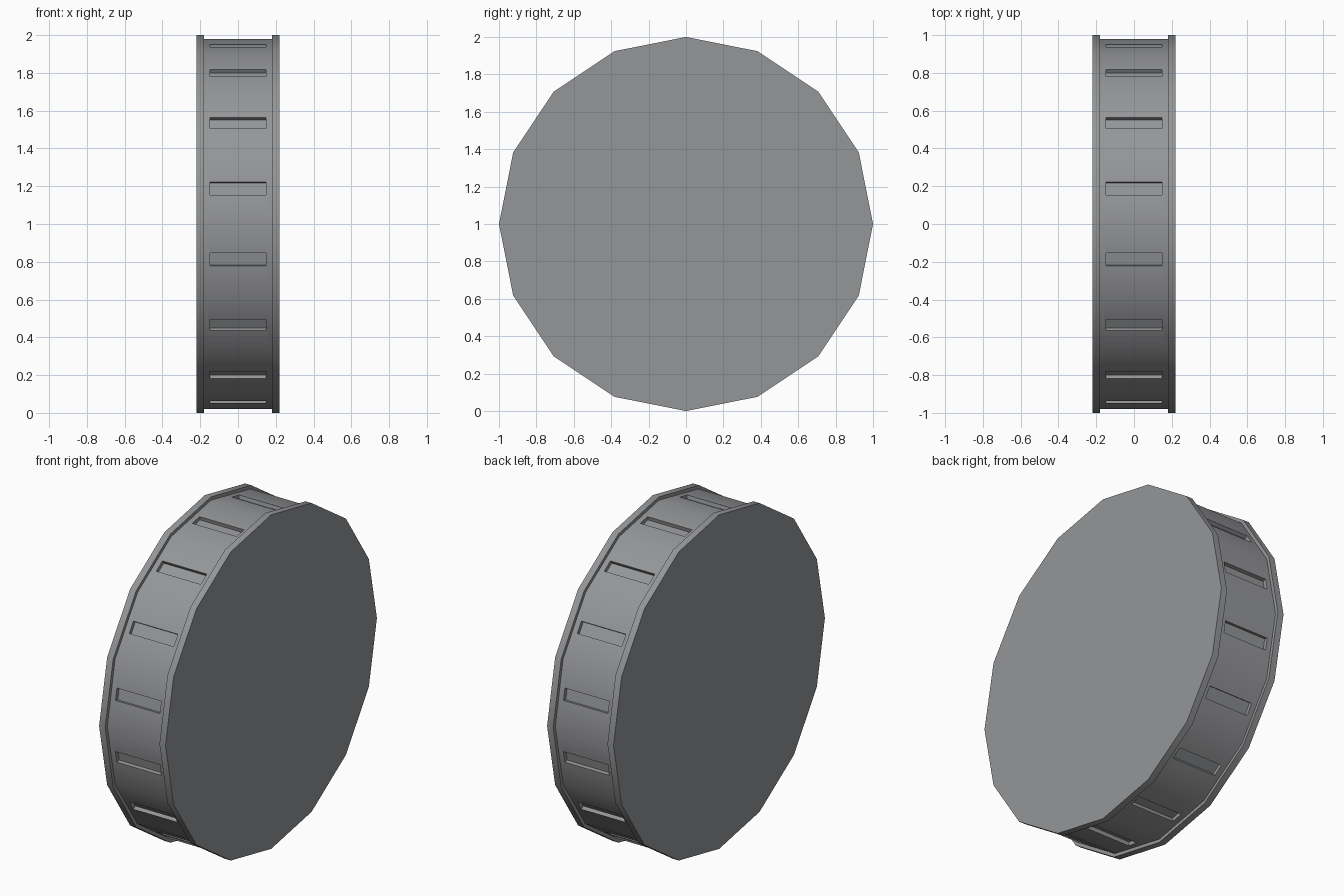
import bpy, bmesh, math
from mathutils import Matrix, Vector

if "Cube" in bpy.data.objects:
    bpy.data.objects.remove(bpy.data.objects["Cube"])

SIDES = 16
mat = bpy.data.materials.new("neutral grey")
mat.diffuse_color = (0.30, 0.305, 0.315, 1)
mat.use_nodes = True
mat.node_tree.nodes["Principled BSDF"].inputs["Base Color"].default_value = mat.diffuse_color


def disc(bm, radius, width, x, caps):
    # sixteen-sided disc lying along the x axis
    m = Matrix.Translation((x, 0, 1)) @ Matrix.Rotation(math.pi / 2, 4, 'Y')
    bmesh.ops.create_cone(bm, cap_ends=caps, segments=SIDES, radius1=radius,
                          radius2=radius, depth=width, matrix=m)


def finish(bm, name):
    bmesh.ops.recalc_face_normals(bm, faces=bm.faces)
    me = bpy.data.meshes.new(name)
    bm.to_mesh(me)
    bm.free()
    me.materials.append(mat)
    ob = bpy.data.objects.new(name, me)
    bpy.context.collection.objects.link(ob)
    bpy.ops.object.select_all(action='DESELECT')
    ob.select_set(True)
    bpy.context.view_layer.objects.active = ob
    bpy.ops.object.shade_smooth_by_angle(angle=math.radians(30))


# side plates
for name, x in (("left_plate", -0.2), ("right_plate", 0.2)):
    bm = bmesh.new()
    disc(bm, 1.0, 0.04, x, True)
    finish(bm, name)

# tread drum with one recessed slot in the middle of every side
bm = bmesh.new()
disc(bm, 0.98, 0.37, 0, True)
HALF_X, HALF_T, DEPTH = 0.147, 0.035, 0.022
for f in [f for f in bm.faces if abs(f.normal.x) < 0.5]:
    c, n = f.calc_center_median(), f.normal.copy()
    t = n.cross(Vector((1, 0, 0)))

    def slot_corner(p):
        d = p - c
        return (c + Vector((math.copysign(HALF_X, d.x), 0, 0))
                + t * math.copysign(HALF_T, d.dot(t)))

    # outline of the slot, then its sunken floor
    bmesh.ops.inset_individual(bm, faces=[f], thickness=0.01)
    for v in f.verts:
        v.co = slot_corner(v.co)
    bmesh.ops.inset_individual(bm, faces=[f], thickness=0.001)
    for v in f.verts:
        v.co = slot_corner(v.co) - n * DEPTH
finish(bm, "slotted_drum")
